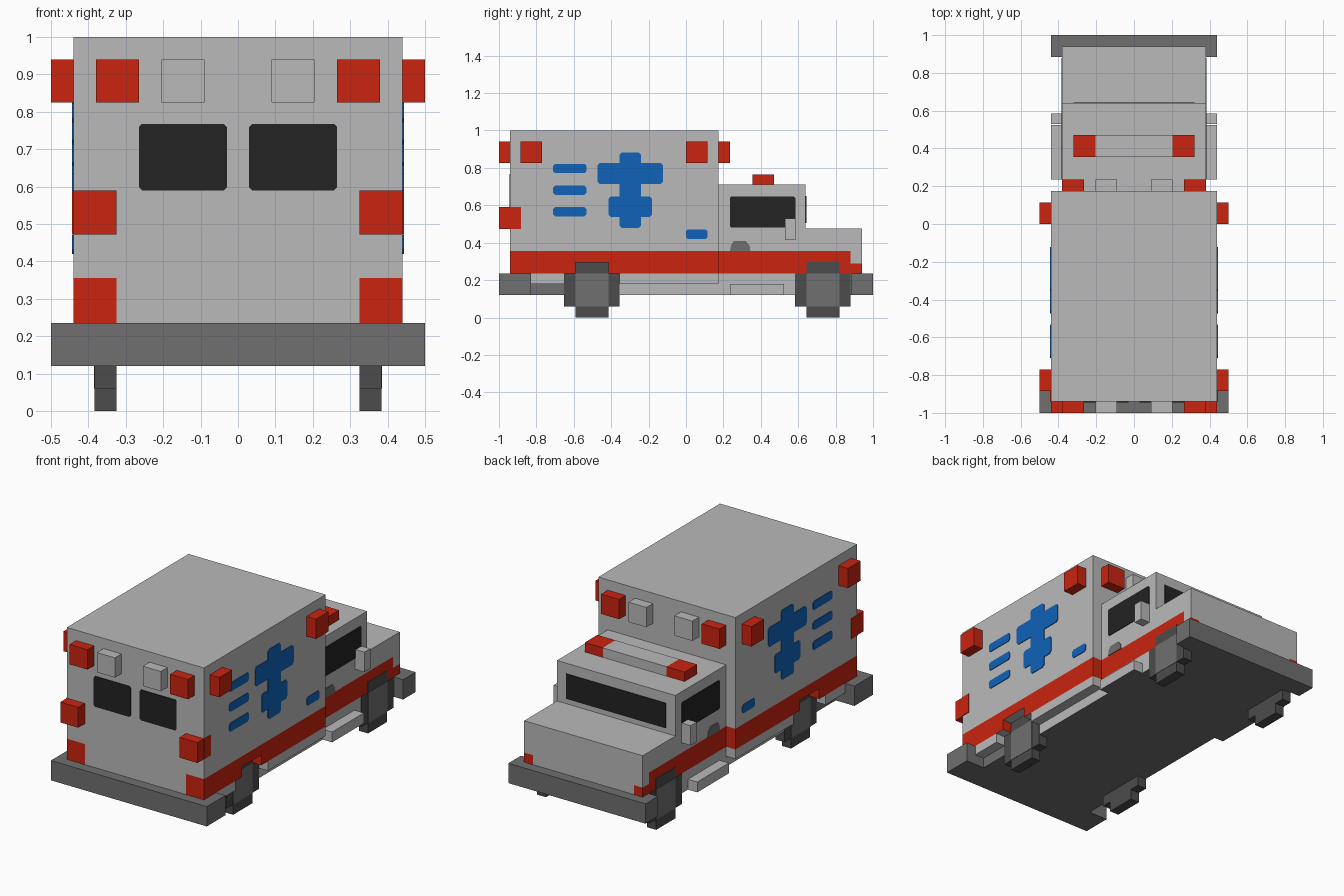
import bpy, bmesh
from mathutils import Vector

cube = bpy.data.objects.get("Cube")
if cube:
    bpy.data.objects.remove(cube, do_unlink=True)


def material(name, hexcode):
    def lin(c):
        c /= 255
        return c / 12.92 if c <= 0.04045 else ((c + 0.055) / 1.055) ** 2.4
    col = tuple(lin(int(hexcode[i:i + 2], 16)) for i in (0, 2, 4)) + (1,)
    m = bpy.data.materials.new(name)
    m.use_nodes = True
    m.diffuse_color = col
    m.node_tree.nodes["Principled BSDF"].inputs["Base Color"].default_value = col
    return m


PAINT = material("light grey paint", "bababa")
RED = material("signal red", "ca2410")
BLUE = material("emblem blue", "1062b8")
GREY = material("trim grey", "707070")
TYRE = material("tyre grey", "4c4c4c")
GLASS = material("black glass", "232323")


def prism(name, pts, axis, a, b, mats, cuts=(), rule=None):
    """Extrude a (y,z) outline along x, or an (x,z) outline along y."""
    bm = bmesh.new()
    place = (lambda p, t: (t, p[0], p[1])) if axis == "x" else (lambda p, t: (p[0], t, p[1]))
    face = bm.faces.new([bm.verts.new(place(p, a)) for p in pts])
    ext = bmesh.ops.extrude_face_region(bm, geom=[face])
    moved = [v for v in ext["geom"] if isinstance(v, bmesh.types.BMVert)]
    shift = Vector((b - a, 0, 0)) if axis == "x" else Vector((0, b - a, 0))
    bmesh.ops.translate(bm, verts=moved, vec=shift)
    bmesh.ops.recalc_face_normals(bm, faces=bm.faces)
    if cuts:
        bmesh.ops.triangulate(bm, faces=bm.faces)
    for ax, pos in cuts:
        co, no = Vector(), Vector()
        co[ax], no[ax] = pos, 1
        bmesh.ops.bisect_plane(bm, geom=bm.verts[:] + bm.edges[:] + bm.faces[:],
                               dist=1e-5, plane_co=co, plane_no=no)
    if rule:
        for f in bm.faces:
            f.normal_update()
            f.material_index = rule(f.calc_center_median(), f.normal)
    if cuts:
        bmesh.ops.dissolve_limit(bm, angle_limit=0.01, verts=bm.verts, edges=bm.edges,
                                 delimit={"MATERIAL"})
    me = bpy.data.meshes.new(name)
    bm.to_mesh(me)
    bm.free()
    for m in mats:
        me.materials.append(m)
    ob = bpy.data.objects.new(name, me)
    bpy.context.collection.objects.link(ob)
    return ob


def rect(a0, a1, z0, z1, c=0.0):
    """Rectangle outline, with clipped corners if c is set."""
    if not c:
        return [(a0, z0), (a1, z0), (a1, z1), (a0, z1)]
    return [(a0 + c, z0), (a1 - c, z0), (a1, z0 + c), (a1, z1 - c),
            (a1 - c, z1), (a0 + c, z1), (a0, z1 - c), (a0, z0 + c)]


def box(name, mat, x0, x1, y0, y1, z0, z1, under=None):
    return prism(name, rect(y0, y1, z0, z1), "x", x0, x1, [mat, under or mat],
                 rule=lambda c, n: int(n.z < -0.5))


T = 0.004  # thickness of painted plates
SIDES = (("left", 1), ("right", -1))


def stripe_rule(c, n):
    """Red band on the flanks that wraps round the corners."""
    low = 0.29 if c.y > 0.88 else 0.355
    return int(abs(c.x) > 0.325 and 0.235 < c.z < low and abs(n.z) < 0.5)


# Rear body with stepped wheel arches
body = [(-0.94, 0.18), (-0.65, 0.18), (-0.65, 0.235), (-0.592, 0.235), (-0.592, 0.295),
        (-0.415, 0.295), (-0.415, 0.235), (-0.355, 0.235), (-0.355, 0.18),
        (0.175, 0.18), (0.175, 1.0), (-0.94, 1.0)]
prism("rear_body", body, "x", -0.44, 0.44, [PAINT, RED],
      [(2, 0.235), (2, 0.355), (0, 0.325), (0, -0.325)], stripe_rule)

# Cab and bonnet
cab = [(0.175, 0.235), (0.94, 0.235), (0.94, 0.475), (0.64, 0.475), (0.64, 0.71), (0.175, 0.71)]
prism("cab", cab, "x", -0.38, 0.38, [PAINT, RED],
      [(2, 0.29), (2, 0.355), (1, 0.88), (0, 0.325), (0, -0.325)], stripe_rule)

# Chassis and bumpers
box("rear_chassis", GREY, -0.38, 0.38, -0.83, -0.355, 0.12, 0.235)
box("sill", PAINT, -0.38, 0.38, -0.355, 0.585, 0.12, 0.235, under=GREY)
box("front_chassis", GREY, -0.38, 0.38, 0.585, 0.885, 0.12, 0.235)
box("rear_bumper", GREY, -0.5, 0.5, -1.0, -0.83, 0.12, 0.235)
box("front_bumper", GREY, -0.44, 0.44, 0.885, 1.0, 0.12, 0.235)

# Light bar on the cab roof
box("light_bar", PAINT, -0.205, 0.205, 0.355, 0.47, 0.71, 0.765)
# Windscreen
prism("windscreen", rect(-0.32, 0.32, 0.505, 0.65), "y", 0.64, 0.64 + T, [GLASS])


def wheel(name, y, s):
    """Stepped wheel with a lighter hub."""
    r, h, zc = 0.148, 0.088, 0.148
    pts = [(-h, -r), (h, -r), (h, -h), (r, -h), (r, h), (h, h),
           (h, r), (-h, r), (-h, h), (-r, h), (-r, -h), (-h, -h)]
    prism(name, [(y + a, zc + b) for a, b in pts], "x", s * 0.325, s * 0.383, [TYRE])
    prism(name + "_hub", rect(y - h, y + h, zc - h, zc + h), "x", s * 0.383, s * 0.385, [GREY])


for side, s in SIDES:
    def bx(part, mat, x0, x1, *rest, **kw):
        box(f"{side}_{part}", mat, s * x0, s * x1, *rest, **kw)

    def decal(part, mat, x, pts):
        prism(f"{side}_{part}", pts, "x", s * x, s * (x + T), [mat])

    wheel(f"{side}_rear_wheel", -0.503, s)
    wheel(f"{side}_front_wheel", 0.732, s)

    # Lamps
    bx("roof_lamp", RED, 0.205, 0.32, 0.355, 0.47, 0.71, 0.765)
    for end, y0, y1 in (("rear", -1.0, -0.94), ("front", 0.175, 0.235)):
        bx(end + "_upper_lamp", RED, 0.265, 0.38, y0, y1, 0.825, 0.94)
        bx(end + "_white_lamp", PAINT, 0.09, 0.205, y0, y1, 0.825, 0.94)
    bx("tail_lamp", RED, 0.325, 0.44, -1.0, -0.94, 0.472, 0.59)
    decal("tail_lamp_wrap", RED, 0.44, rect(-0.94, -0.882, 0.472, 0.59))
    for end, y0 in (("rear", -0.885), ("front", 0.0)):
        bx(end + "_side_lamp", RED, 0.44, 0.5, y0, y0 + 0.115, 0.825, 0.94)

    # Step and mirror
    bx("step", PAINT, 0.38, 0.44, 0.235, 0.525, 0.12, 0.18, under=GREY)
    bx("mirror", PAINT, 0.38, 0.44, 0.53, 0.585, 0.415, 0.53)

    # Windows and door handle
    decal("cab_window", GLASS, 0.38, rect(0.235, 0.585, 0.48, 0.647, 0.008))
    xs = sorted((s * 0.03, s * 0.265))
    prism(f"{side}_rear_window", rect(*xs, 0.59, 0.767, 0.008), "y", -0.94, -0.94 - T, [GLASS])
    decal("door_handle", GREY, 0.38, [(0.235, 0.355), (0.345, 0.355), (0.34, 0.385),
                                      (0.32, 0.408), (0.255, 0.408), (0.24, 0.385)])

    # Blue emblem, built as a symmetric outline about its middle line
    half = [(0.045, 0.478), (0.058, 0.49), (0.058, 0.538), (0.105, 0.538), (0.117, 0.55),
            (0.117, 0.635), (0.105, 0.647), (0.058, 0.647), (0.058, 0.713), (0.163, 0.713),
            (0.175, 0.725), (0.175, 0.813), (0.163, 0.825), (0.058, 0.825), (0.058, 0.87),
            (0.045, 0.882)]
    yc = -0.298
    decal("emblem", BLUE, 0.44, [(yc + a, z) for a, z in half]
          + [(yc - a, z) for a, z in reversed(half)])
    for i, z in enumerate((0.54, 0.655, 0.772)):
        decal(f"blue_bar_{i + 1}", BLUE, 0.44, rect(-0.71, -0.533, z, z + 0.05, 0.01))
    decal("small_blue_bar", BLUE, 0.44, rect(0.0, 0.115, 0.42, 0.47, 0.01))
